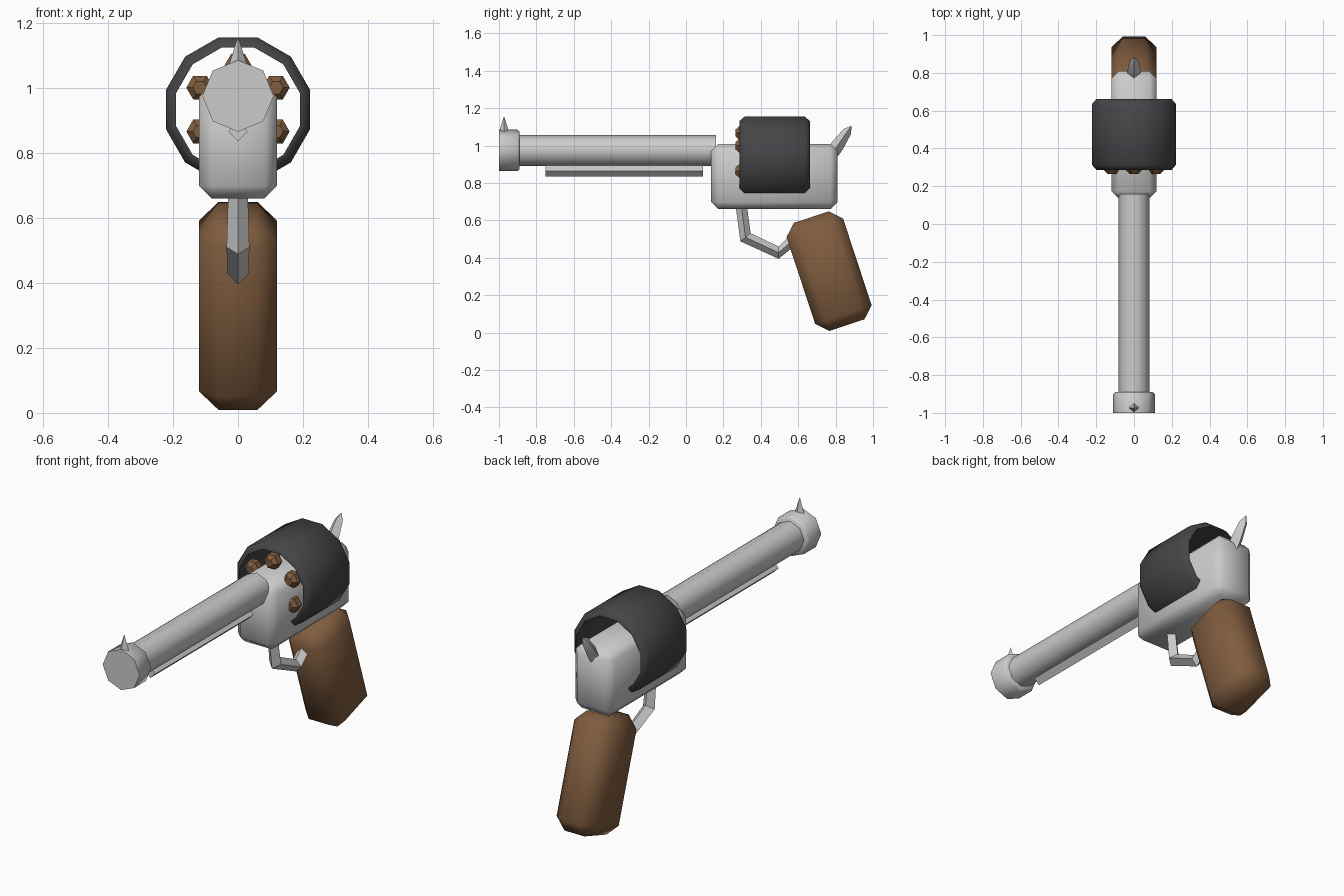
import bpy, bmesh, math
from mathutils import Matrix, Vector

if "Cube" in bpy.data.objects:
    bpy.data.objects.remove(bpy.data.objects["Cube"])

def material(name, rgb):
    m = bpy.data.materials.new(name)
    m.diffuse_color = (*rgb, 1)
    m.use_nodes = True
    m.node_tree.nodes["Principled BSDF"].inputs["Base Color"].default_value = m.diffuse_color
    return m

BROWN = material("wood", (0.22, 0.11, 0.05))
DARK = material("dark_metal", (0.06, 0.06, 0.065))

def finish(name, bm, mat=None, angle=50):
    bmesh.ops.recalc_face_normals(bm, faces=bm.faces)
    me = bpy.data.meshes.new(name)
    bm.to_mesh(me)
    bm.free()
    ob = bpy.data.objects.new(name, me)
    bpy.context.collection.objects.link(ob)
    if mat:
        me.materials.append(mat)
    bpy.ops.object.select_all(action='DESELECT')
    ob.select_set(True)
    bpy.context.view_layer.objects.active = ob
    bpy.ops.object.shade_smooth_by_angle(angle=math.radians(angle))
    return ob

def lathe_y(name, profile, sides, x=0, z=0, phase=0, closed=False, mat=None, angle=50):
    """Turn (y, radius) points around a line parallel to y."""
    bm = bmesh.new()
    rings = []
    for y, r in profile:
        rings.append([bm.verts.new((x + r * math.cos(phase + 2 * math.pi * i / sides), y,
                                    z + r * math.sin(phase + 2 * math.pi * i / sides)))
                      for i in range(sides)])
    pairs = list(zip(rings, rings[1:]))
    if closed:
        pairs.append((rings[-1], rings[0]))
    else:
        bm.faces.new(rings[0])
        bm.faces.new(rings[-1])
    for a, b in pairs:
        for i in range(sides):
            j = (i + 1) % sides
            bm.faces.new((a[i], a[j], b[j], b[i]))
    return finish(name, bm, mat, angle)

def bevel_box(name, size, centre, bevel, tilt=0, mat=None):
    bm = bmesh.new()
    bmesh.ops.create_cube(bm, size=1, matrix=Matrix.Diagonal((*size, 1)))
    bmesh.ops.bevel(bm, geom=bm.edges[:], offset=bevel, segments=1, affect='EDGES')
    bm.transform(Matrix.Translation(centre) @ Matrix.Rotation(tilt, 4, 'X'))
    return finish(name, bm, mat)

def diamond_rod(name, path, radii):
    """Four-sided rod along (y, z) points in the middle plane."""
    bm = bmesh.new()
    pts = [Vector((0, y, z)) for y, z in path]
    rings = []
    for i, (p, r) in enumerate(zip(pts, radii)):
        t = (pts[min(i + 1, len(pts) - 1)] - pts[max(i - 1, 0)]).normalized()
        n = Vector((1, 0, 0)).cross(t)
        side = Vector((1, 0, 0))
        rings.append([bm.verts.new(p + d * r) for d in (side, n, -side, -n)])
    bm.faces.new(rings[0])
    bm.faces.new(rings[-1])
    for a, b in zip(rings, rings[1:]):
        for i in range(4):
            j = (i + 1) % 4
            bm.faces.new((a[i], a[j], b[j], b[i]))
    return finish(name, bm, angle=30)

# Barrel, muzzle band and rod under the barrel
AXIS = 0.975
lathe_y("barrel", [(-0.95, 0.083), (0.16, 0.083)], 8, z=AXIS)
lathe_y("muzzle", [(-1.0, 0.11), (-0.9, 0.11), (-0.89, 0.1)], 8, z=AXIS)
lathe_y("under_rod", [(-0.75, 0.03), (0.09, 0.03)], 4, z=0.865)

# Frame and tilted grip
bevel_box("frame", (0.24, 0.675, 0.35), (0, 0.4725, 0.835), 0.038)
bevel_box("grip", (0.24, 0.318, 0.608), (0, 0.765, 0.329), 0.06, math.radians(18.2), BROWN)

# Hollow drum sleeve with chamfered rims
DRUM = 0.933
lathe_y("drum_sleeve", [(0.285, 0.197), (0.285, 0.205), (0.313, 0.23), (0.635, 0.23),
                        (0.663, 0.205), (0.663, 0.197)],
        12, z=DRUM, phase=math.radians(15), closed=True, mat=DARK)

# Ring of six rounds
for i in range(6):
    a = math.radians(30 + 60 * i)
    lathe_y(f"round_{i + 1}", [(0.265, 0.022), (0.285, 0.042), (0.32, 0.042)], 6,
            x=0.135 * math.cos(a), z=DRUM + 0.135 * math.sin(a), mat=BROWN, angle=25)

# Trigger guard, hammer and front sight
diamond_rod("trigger_guard", [(0.295, 0.68), (0.318, 0.51), (0.495, 0.428), (0.59, 0.51)],
            [0.03, 0.035, 0.033, 0.03])
diamond_rod("hammer", [(0.785, 0.965), (0.81, 1.0), (0.862, 1.075), (0.884, 1.105)],
            [0.035, 0.035, 0.024, 0.002])
diamond_rod("front_sight", [(-0.973, 1.07), (-0.973, 1.155)], [0.028, 0.001])
